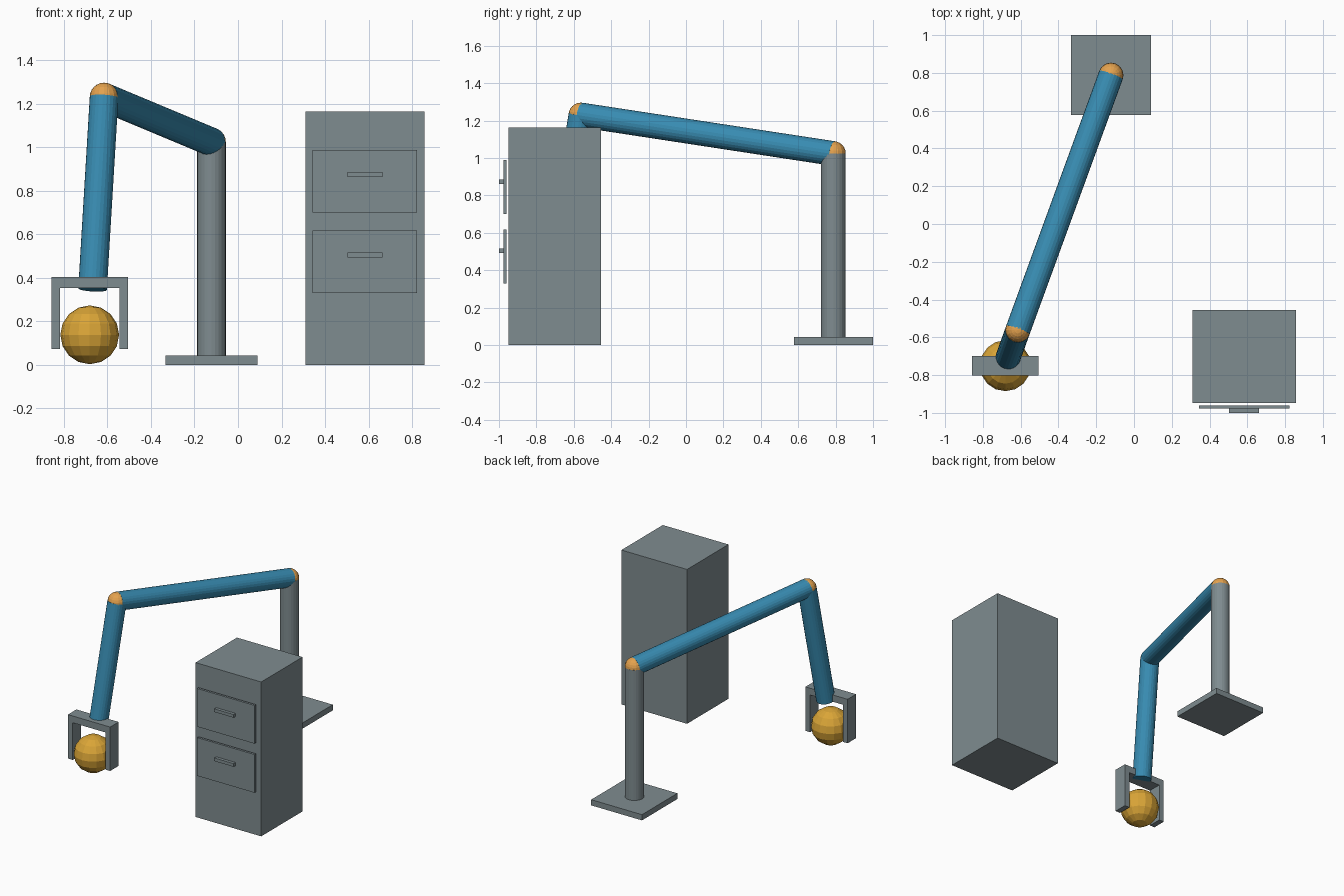
import bpy
from mathutils import Vector

if "Cube" in bpy.data.objects:
    bpy.data.objects.remove(bpy.data.objects["Cube"])


def material(name, r, g, b):
    lin = [((c / 255 + 0.055) / 1.055) ** 2.4 for c in (r, g, b)]
    m = bpy.data.materials.new(name)
    m.diffuse_color = (*lin, 1)
    m.use_nodes = True
    m.node_tree.nodes["Principled BSDF"].inputs["Base Color"].default_value = m.diffuse_color
    return m


GREY = material("metal grey", 127, 140, 144)
BLUE = material("arm blue", 56, 140, 178)
ORANGE = material("joint orange", 228, 162, 78)
GOLD = material("ball gold", 218, 165, 55)


def finish(name, mat):
    ob = bpy.context.object
    ob.name = name
    ob.data.materials.append(mat)
    return ob


def box(name, x, y, z, mat=GREY):
    """Box from (min, max) ranges along each axis."""
    bpy.ops.mesh.primitive_cube_add(
        size=1, location=[(a + b) / 2 for a, b in (x, y, z)])
    ob = finish(name, mat)
    ob.scale = [b - a for a, b in (x, y, z)]
    bpy.ops.object.transform_apply(location=False, rotation=False, scale=True)
    return ob


def rod(name, a, b, radius, mat):
    """Cylinder running between two points."""
    a, b = Vector(a), Vector(b)
    bpy.ops.mesh.primitive_cylinder_add(
        vertices=24, radius=radius, depth=(b - a).length, location=(a + b) / 2,
        rotation=(b - a).to_track_quat('Z', 'Y').to_euler())
    return finish(name, mat)


def ball(name, centre, radius, segments, rings, mat):
    bpy.ops.mesh.primitive_uv_sphere_add(
        segments=segments, ring_count=rings, radius=radius, location=centre)
    return finish(name, mat)


# Robot arm: base, column, two links and their joints
R = 0.066
shoulder = (-0.122, 0.788, 1.024)
elbow = (-0.615, -0.562, 1.23)
wrist = (-0.668, -0.71, 0.348)
box("base_plate", (-0.333, 0.09), (0.578, 1.0), (0, 0.043))
rod("column", (-0.122, 0.788, 0.04), shoulder, R, GREY)
rod("upper_arm", shoulder, elbow, R, BLUE)
rod("forearm", elbow, wrist, R, BLUE)
ball("shoulder_joint", shoulder, R, 16, 12, ORANGE)
ball("elbow_joint", elbow, R, 16, 12, ORANGE)

# Gripper: bar with two fingers
gx, gy = -0.681, (-0.801, -0.7)
box("gripper_bar", (gx - 0.176, gx + 0.176), gy, (0.352, 0.403))
for side, name in ((-1, "left_finger"), (1, "right_finger")):
    xs = sorted((gx + side * 0.136, gx + side * 0.176))
    box(name, xs, gy, (0.072, 0.352))

# Held ball
ball("held_ball", (gx, -0.75, 0.138), 0.135, 16, 8, GOLD)

# Cabinet with two drawers
box("cabinet_body", (0.31, 0.857), (-0.948, -0.455), (0, 1.163))
for name, z in (("lower", 0.33), ("upper", 0.7)):
    box(name + "_drawer_front", (0.343, 0.822), (-0.977, -0.96), (z, z + 0.288))
    box(name + "_drawer_handle", (0.502, 0.663), (-1.0, -0.977),
        (z + 0.162, z + 0.186))
